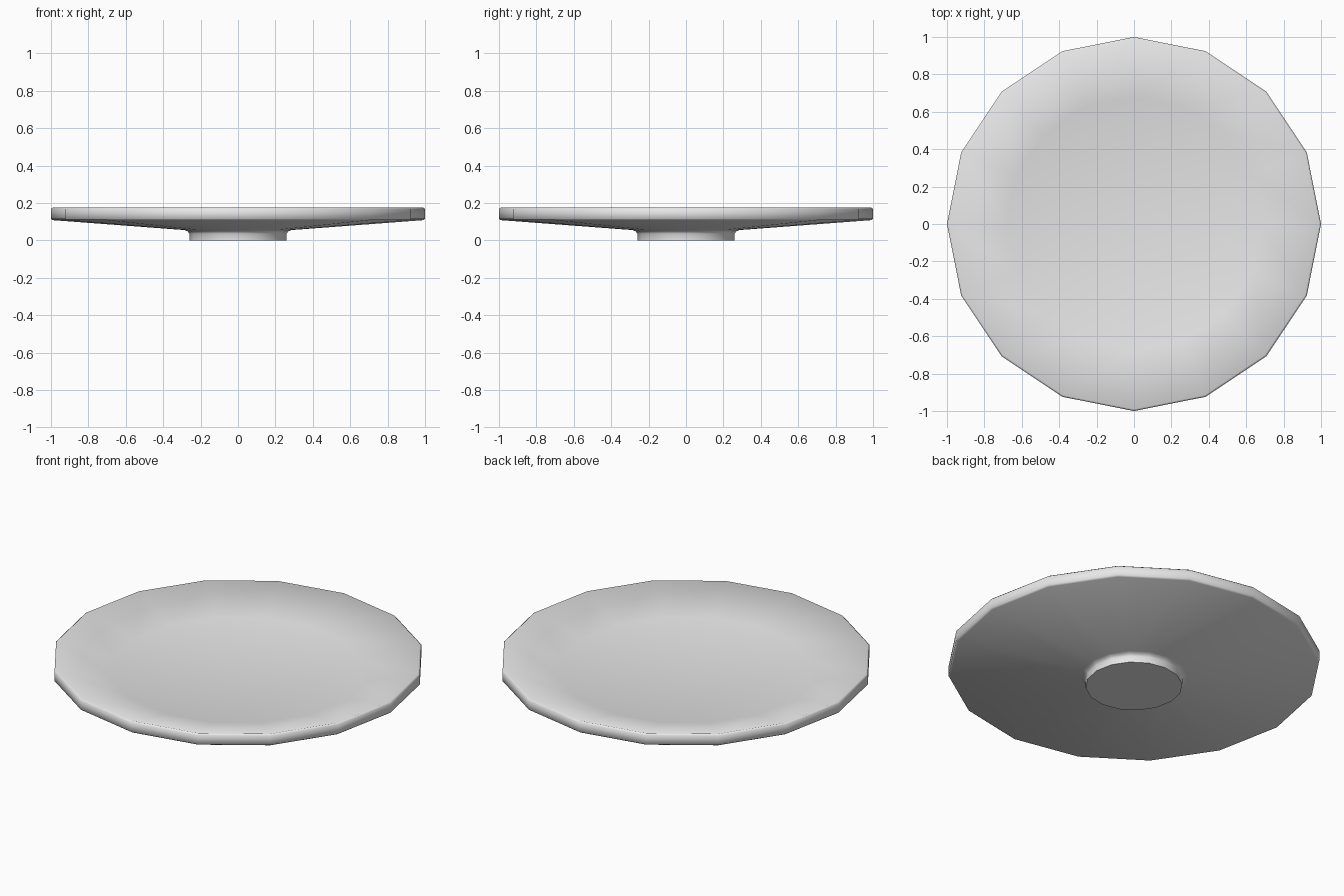
import bpy, bmesh, math

cube = bpy.data.objects.get("Cube")
if cube:
    bpy.data.objects.remove(cube, do_unlink=True)

SIDES = 16

mat = bpy.data.materials.new("light_grey_ceramic")
mat.use_nodes = True
colour = (0.8, 0.8, 0.8, 1)
mat.diffuse_color = colour
mat.node_tree.nodes["Principled BSDF"].inputs["Base Color"].default_value = colour

# Plate section (radius, height): foot, underside, rim, dish floor
profile = [(0.26, 0), (0.26, 0.035), (0.267, 0.047), (0.285, 0.055),
           (0.99, 0.108), (1, 0.115), (1, 0.168), (0.99, 0.176),
           (0.68, 0.1)]

bm = bmesh.new()
rings = []
for r, z in profile:
    angles = [2 * math.pi * i / SIDES for i in range(SIDES)]
    rings.append([bm.verts.new((r * math.cos(a), r * math.sin(a), z)) for a in angles])

# Walls between neighbouring rings
for low, high in zip(rings, rings[1:]):
    for i in range(SIDES):
        j = (i + 1) % SIDES
        bm.faces.new((low[i], low[j], high[j], high[i]))

# Dish floor and foot base
bm.faces.new(rings[-1])
base = bm.faces.new(rings[0][::-1])
for face in bm.faces:
    face.smooth = True
for edge in base.edges:
    edge.smooth = False

mesh = bpy.data.meshes.new("plate")
bm.to_mesh(mesh)
bm.free()
mesh.materials.append(mat)
plate = bpy.data.objects.new("plate", mesh)
bpy.context.collection.objects.link(plate)
